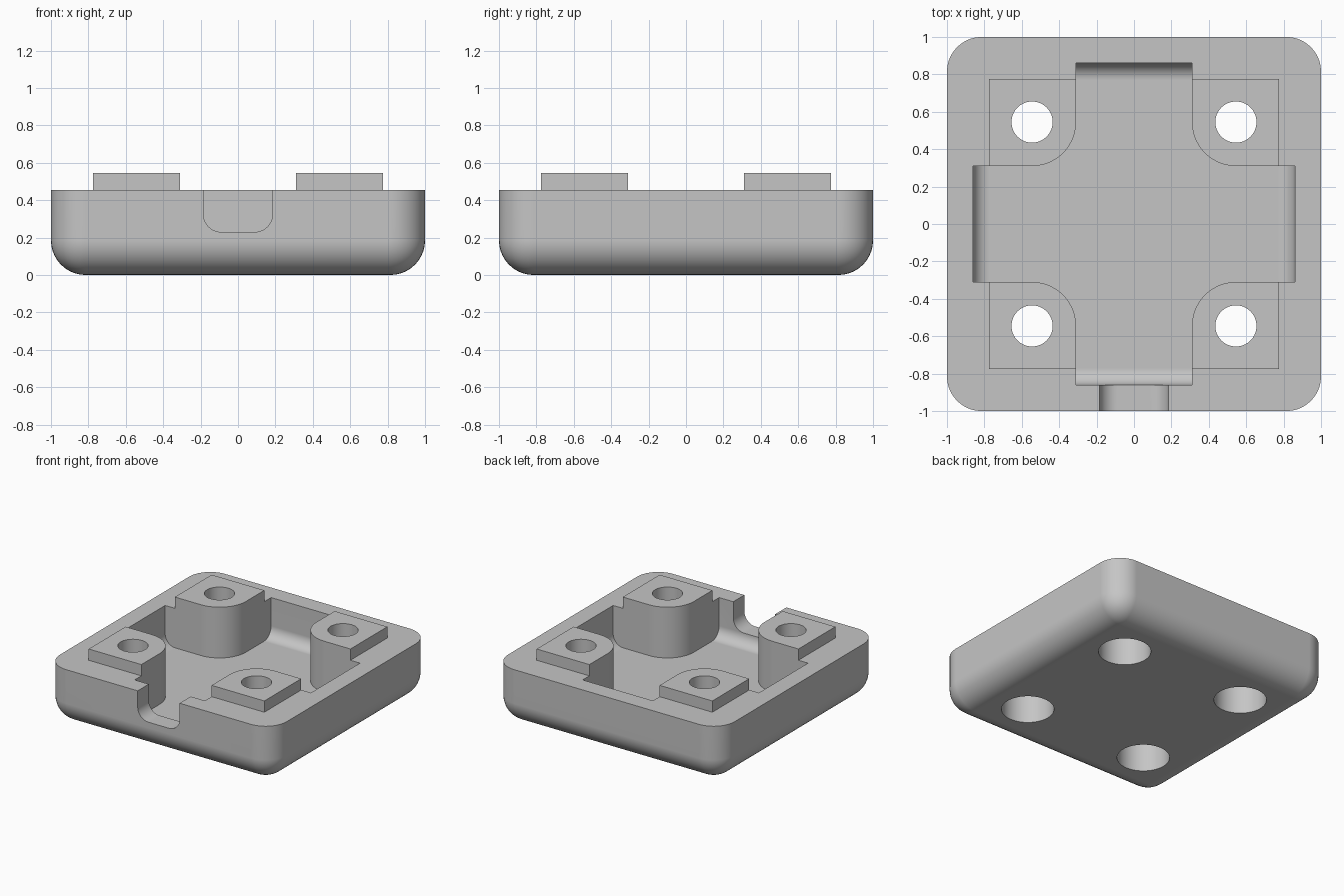
import bpy
import bmesh
from math import cos, sin, pi, radians
from mathutils import Matrix, Vector

if "Cube" in bpy.data.objects:
    bpy.data.objects.remove(bpy.data.objects["Cube"])

WALL_TOP, PAD_TOP, FLOOR = 0.455, 0.545, 0.14
ARM, REACH, HOLE = 0.31, 0.86, 0.545      # cavity arm half width, arm length, hole centre
CLEAR = 0.8                               # height that cutters reach above the part

grey = bpy.data.materials.new("light grey")
grey.use_nodes = True
grey.diffuse_color = (0.56, 0.56, 0.56, 1)
grey.node_tree.nodes["Principled BSDF"].inputs["Base Color"].default_value = (0.56, 0.56, 0.56, 1)


def finish(bm, name):
    bmesh.ops.recalc_face_normals(bm, faces=bm.faces)
    mesh = bpy.data.meshes.new(name)
    bm.to_mesh(mesh)
    bm.free()
    mesh.materials.append(grey)
    obj = bpy.data.objects.new(name, mesh)
    bpy.context.collection.objects.link(obj)
    return obj


def box(name, low, high, radius=0, rounded=None):
    """Box between two corners; edges chosen by the rule get a round."""
    low, high = Vector(low), Vector(high)
    bm = bmesh.new()
    bmesh.ops.create_cube(bm, size=1)
    for v in bm.verts:
        v.co = (low + high) / 2 + v.co * (high - low)
    if rounded:
        edges = [e for e in bm.edges if rounded(*[v.co for v in e.verts])]
        bmesh.ops.bevel(bm, geom=edges, offset=radius, segments=10, profile=0.5, affect='EDGES')
    return finish(bm, name)


def cylinder(name, x, y, radius, bottom, top):
    bm = bmesh.new()
    bmesh.ops.create_cone(bm, cap_ends=True, segments=64, radius1=radius, radius2=radius,
                          depth=top - bottom,
                          matrix=Matrix.Translation((x, y, (bottom + top) / 2)))
    return finish(bm, name)


def cross_cavity(name):
    """Cross with rounded inner corners and filleted floor at each arm end."""
    radius = HOLE - ARM
    quarter = [(REACH, -ARM), (REACH, ARM)]
    for i in range(17):
        a = -pi / 2 - i * pi / 32
        quarter.append((HOLE + radius * cos(a), HOLE + radius * sin(a)))
    bm = bmesh.new()
    verts = []
    for turn in range(4):
        spin = Matrix.Rotation(turn * pi / 2, 3, 'Z')
        verts += [bm.verts.new(spin @ Vector((x, y, FLOOR))) for x, y in quarter]
    face = bm.faces.new(verts)
    raised = bmesh.ops.extrude_face_region(bm, geom=[face], use_keep_orig=True)["geom"]
    top = [g for g in raised if isinstance(g, bmesh.types.BMVert)]
    bmesh.ops.translate(bm, verts=top, vec=(0, 0, CLEAR - FLOOR))
    bmesh.ops.recalc_face_normals(bm, faces=bm.faces)
    ends = []
    for e in bm.edges:
        mid = (e.verts[0].co + e.verts[1].co) / 2
        if abs(mid.z - FLOOR) < 0.001 and max(abs(mid.x), abs(mid.y)) > REACH - 0.001:
            ends.append(e)
    bmesh.ops.bevel(bm, geom=ends, offset=0.09, segments=8, profile=0.5, affect='EDGES')
    return finish(bm, name)


def combine(target, other, operation):
    mod = target.modifiers.new(operation.title(), 'BOOLEAN')
    mod.operation, mod.object, mod.solver = operation, other, 'EXACT'
    bpy.context.view_layer.objects.active = target
    bpy.ops.object.modifier_apply(modifier=mod.name)
    bpy.data.objects.remove(other)


# Tray with rounded upright and bottom edges
body = box("mounting_tray", (-1, -1, 0), (1, 1, WALL_TOP), 0.185,
           lambda a, b: min(a.z, b.z) < 0.001)

# Raised square, split into four corner pads by the cavity
pads = box("corner_pads", (-0.775, -0.775, FLOOR / 2), (0.775, 0.775, PAD_TOP))
combine(body, pads, 'UNION')
combine(body, cross_cavity("cavity_cutter"), 'DIFFERENCE')

# Round-bottomed cable notch through the front wall
notch = box("notch_cutter", (-0.185, -1.2, 0.23), (0.185, -0.7, CLEAR), 0.095,
            lambda a, b: max(a.z, b.z) < 0.24 and abs(a.x - b.x) < 0.001)
combine(body, notch, 'DIFFERENCE')

# Screw holes with wide counterbores from below
for x in (-HOLE, HOLE):
    for y in (-HOLE, HOLE):
        combine(body, cylinder("counterbore_cutter", x, y, 0.19, -0.2, 0.36), 'DIFFERENCE')
        combine(body, cylinder("screw_hole_cutter", x, y, 0.11, 0.2, CLEAR), 'DIFFERENCE')

# Smooth rounds, crisp corners and clean flat faces
bpy.ops.object.select_all(action='DESELECT')
body.select_set(True)
bpy.context.view_layer.objects.active = body
bpy.ops.object.shade_smooth_by_angle(angle=radians(30))
normals = body.modifiers.new("Flat face normals", 'WEIGHTED_NORMAL')
normals.keep_sharp = True
